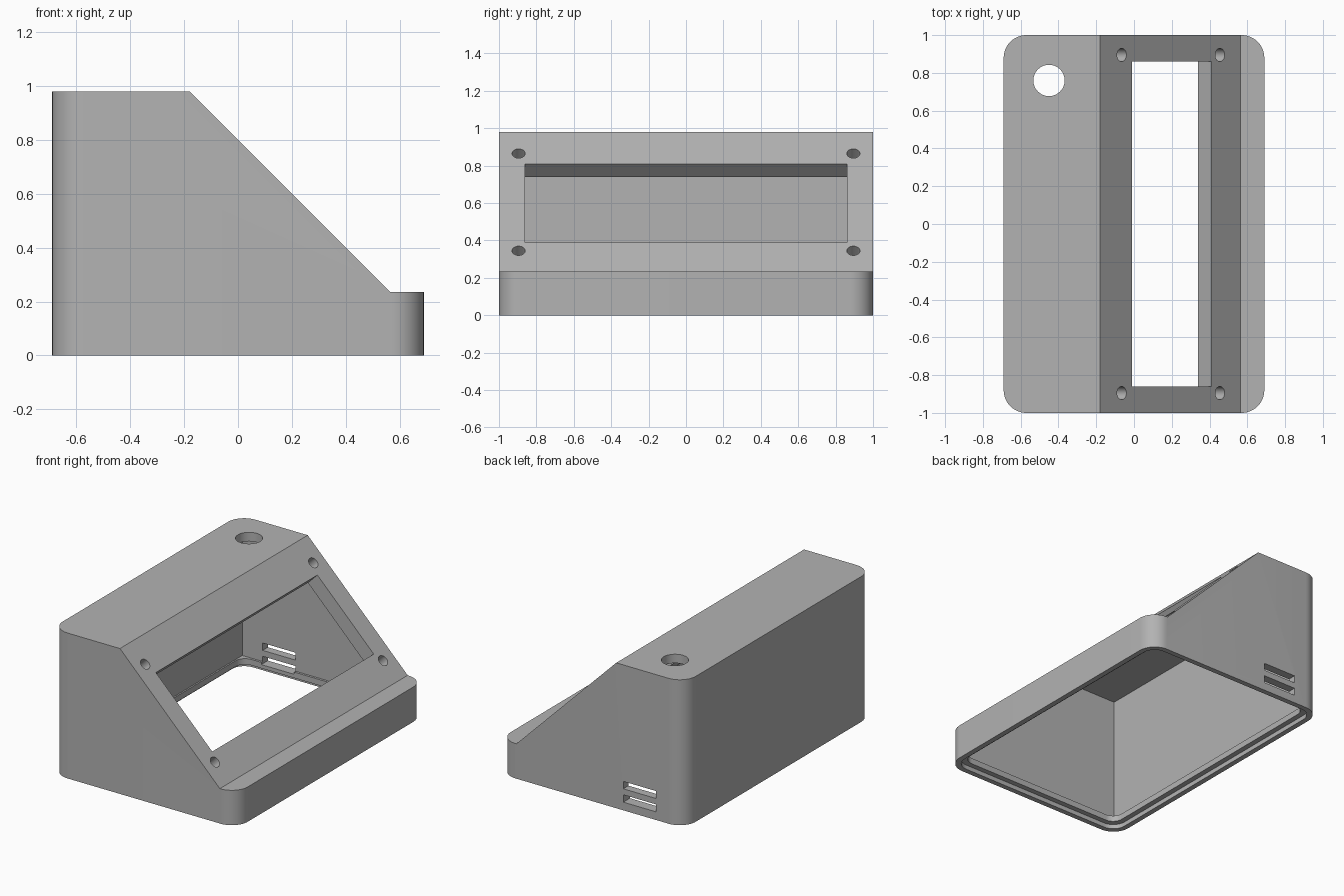
import bpy
import bmesh
from math import pi, cos, sin, sqrt
from mathutils import Matrix, Vector

cube = bpy.data.objects.get("Cube")
if cube:
    bpy.data.objects.remove(cube, do_unlink=True)

grey = bpy.data.materials.new("matte_grey")
grey.use_nodes = True
colour = (0.45, 0.45, 0.45, 1)
grey.diffuse_color = colour
grey.node_tree.nodes["Principled BSDF"].inputs["Base Color"].default_value = colour


def make_object(name, bm):
    bmesh.ops.recalc_face_normals(bm, faces=bm.faces)
    mesh = bpy.data.meshes.new(name)
    bm.to_mesh(mesh)
    bm.free()
    mesh.materials.append(grey)
    obj = bpy.data.objects.new(name, mesh)
    bpy.context.collection.objects.link(obj)
    return obj


def prism(name, points, travel):
    """Extrude a closed outline along a vector."""
    bm = bmesh.new()
    face = bm.faces.new([bm.verts.new(p) for p in points])
    result = bmesh.ops.extrude_face_region(bm, geom=[face])
    moved = [v for v in result["geom"] if isinstance(v, bmesh.types.BMVert)]
    bmesh.ops.translate(bm, verts=moved, vec=Vector(travel))
    return make_object(name, bm)


def rounded_block(name, hx, hy, radius, z0, z1, steps=12):
    points = []
    for i, (sx, sy) in enumerate([(1, 1), (-1, 1), (-1, -1), (1, -1)]):
        for k in range(steps + 1):
            a = (i + k / steps) * pi / 2
            points.append((sx * (hx - radius) + radius * cos(a),
                           sy * (hy - radius) + radius * sin(a), z0))
    return prism(name, points, (0, 0, z1 - z0))


def side_block(name, profile, half_y):
    return prism(name, [(x, -half_y, z) for x, z in profile], (0, 2 * half_y, 0))


def box(name, centre, size, tilt=0):
    bm = bmesh.new()
    matrix = (Matrix.Translation(centre) @ Matrix.Rotation(tilt, 4, 'Y')
              @ Matrix.Diagonal((*size, 1)))
    bmesh.ops.create_cube(bm, size=1, matrix=matrix)
    return make_object(name, bm)


def cylinder(name, centre, radius, depth, tilt=0):
    bm = bmesh.new()
    matrix = Matrix.Translation(centre) @ Matrix.Rotation(tilt, 4, 'Y')
    bmesh.ops.create_cone(bm, cap_ends=True, segments=32, radius1=radius,
                          radius2=radius, depth=depth, matrix=matrix)
    return make_object(name, bm)


# Outer shell: rounded plan trimmed by the side profile
shell = rounded_block("enclosure_shell", 0.69, 1.0, 0.12, 0, 1.2)
outer = side_block("outer_profile", [(-0.9, -0.2), (-0.9, 0.98), (-0.18, 0.98),
                                     (0.565, 0.235), (0.9, 0.235), (0.9, -0.2)], 1.2)

# Hollow inside, bottom opening and the step that seats a base plate
slant = 0.659
cutters = [
    side_block("cavity", [(-0.63, 0.07), (-0.63, 0.92), (slant - 0.92, 0.92),
                          (slant - 0.175, 0.175), (0.63, 0.175), (0.63, 0.07)], 0.945),
    rounded_block("bottom_opening", 0.62, 0.93, 0.07, -0.1, 0.1),
    rounded_block("base_step", 0.655, 0.965, 0.09, -0.1, 0.03),
]

# Display window in the slanted face, round hole in the top
cutters.append(box("window", (0.2, 0, 0.6), (0.42 * sqrt(2), 1.72, 0.4), pi / 4))
cutters.append(cylinder("top_hole", (-0.45, 0.76, 0.95), 0.083, 0.3))

# Blind screw holes at the window corners
for x in (-0.065, 0.455):
    for y in (-0.895, 0.895):
        cutters.append(cylinder("screw_hole", (x, y, 0.8 - x), 0.035, 0.16, pi / 4))

# Vent slots in the back wall
for z in (0.08, 0.17):
    cutters.append(box("vent_slot", (-0.355, 1.0, z), (0.245, 0.2, 0.05)))

# Carve the shell
for operation, tools in (('INTERSECT', [outer]), ('DIFFERENCE', cutters)):
    for tool in tools:
        mod = shell.modifiers.new(tool.name, 'BOOLEAN')
        mod.operation = operation
        mod.solver = 'EXACT'
        mod.object = tool
        tool.hide_render = True

bpy.context.view_layer.update()
graph = bpy.context.evaluated_depsgraph_get()
carved = bpy.data.meshes.new_from_object(shell.evaluated_get(graph))
shell.modifiers.clear()
shell.data = carved
carved.name = "enclosure_shell"
for tool in [outer] + cutters:
    bpy.data.objects.remove(tool, do_unlink=True)

# Smooth the rounded corners, keep the edges crisp
bpy.ops.object.select_all(action='DESELECT')
shell.select_set(True)
bpy.context.view_layer.objects.active = shell
bpy.ops.object.shade_smooth_by_angle(angle=pi / 6)
